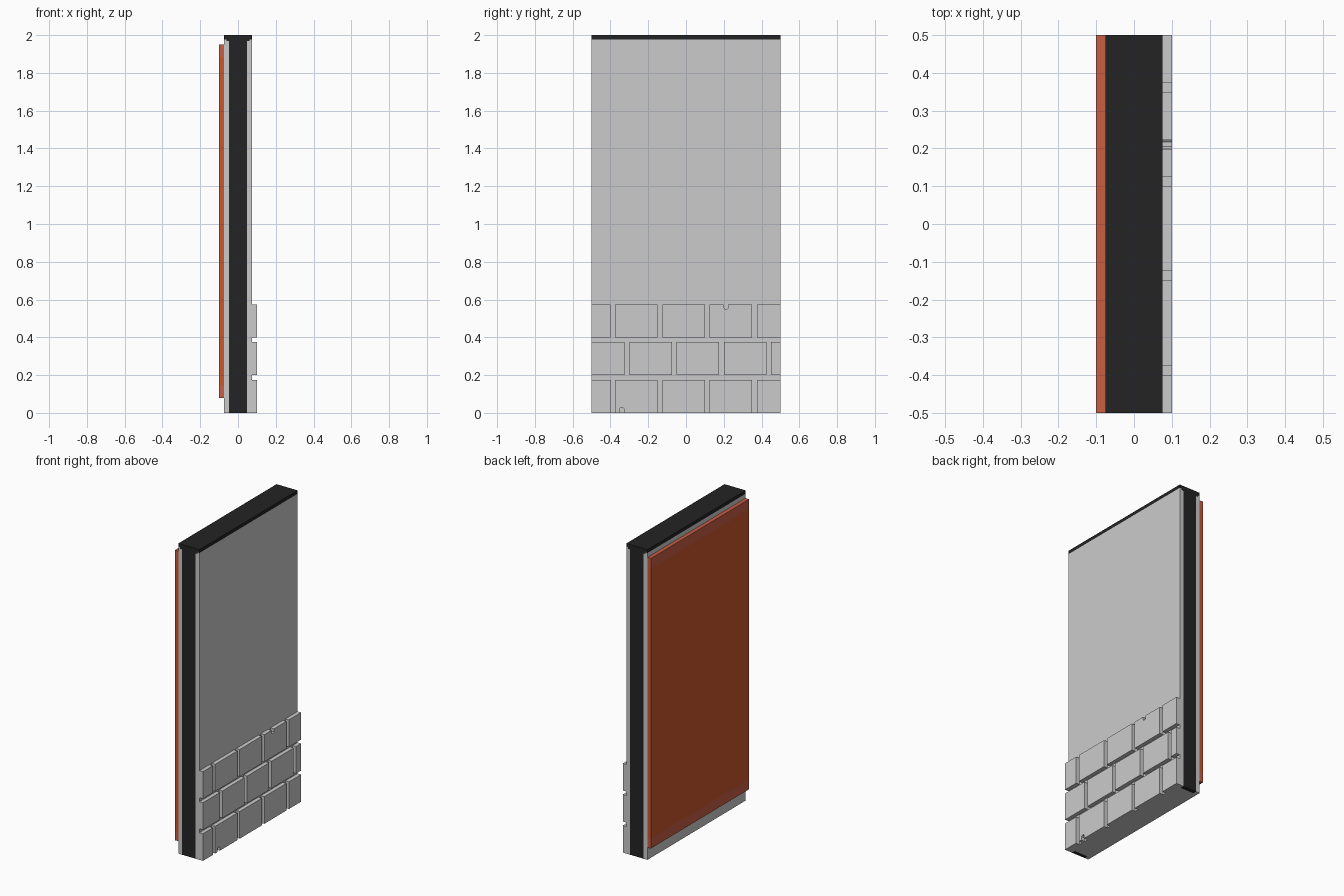
import bpy, bmesh

old = bpy.data.objects.get("Cube")
if old:
    bpy.data.objects.remove(old, do_unlink=True)


def material(name, rgb):
    m = bpy.data.materials.new(name)
    m.use_nodes = True
    m.diffuse_color = (*rgb, 1)
    m.node_tree.nodes["Principled BSDF"].inputs["Base Color"].default_value = (*rgb, 1)
    return m


GREY = material("light grey", (0.60, 0.60, 0.60))
BLACK = material("black", (0.017, 0.017, 0.017))
ORANGE = material("burnt orange", (0.60, 0.093, 0.025))
ROSE = material("dull orange", (0.58, 0.11, 0.055))


def extrude(name, outline, axis, lo, hi, mat):
    """Extrude a 2D outline: axis 'x' takes (y, z) points, axis 'y' takes (x, z)."""
    bm = bmesh.new()
    place = (lambda a, b: (lo, a, b)) if axis == "x" else (lambda a, b: (a, lo, b))
    face = bm.faces.new([bm.verts.new(place(a, b)) for a, b in outline])
    top = bmesh.ops.extrude_face_region(bm, geom=[face])["geom"]
    step = (hi - lo, 0, 0) if axis == "x" else (0, hi - lo, 0)
    bmesh.ops.translate(bm, vec=step, verts=[g for g in top if isinstance(g, bmesh.types.BMVert)])
    bmesh.ops.recalc_face_normals(bm, faces=bm.faces)
    me = bpy.data.meshes.new(name)
    bm.to_mesh(me)
    bm.free()
    me.materials.append(mat)
    ob = bpy.data.objects.new(name, me)
    bpy.context.collection.objects.link(ob)
    return ob


def box(name, x, y, z, mat):
    return extrude(name, [(y[0], z[0]), (y[1], z[0]), (y[1], z[1]), (y[0], z[1])], "x", x[0], x[1], mat)


# Wall body: inner core and two face sheets
box("wall_core", (-0.05, 0.05), (-0.475, 0.475), (0, 1.97), GREY)
for side, s in (("left", 1), ("right", -1)):
    box(f"{side}_sheet", sorted((s * 0.048, s * 0.075)), (-0.5, 0.5), (0, 1.968), GREY)
    box(f"{side}_sheet_lip", sorted((s * 0.062, s * 0.075)), (-0.5, 0.5), (1.968, 1.978), GREY)

# Black edging set between the sheets at both ends
for end, y in (("front", (-0.5, -0.475)), ("back", (0.475, 0.5))):
    box(f"{end}_edge_strip", (-0.048, 0.048), y, (0, 1.97), BLACK)

# Top cap with a stepped underside
cap = [(-0.075, 2), (-0.075, 1.978), (-0.062, 1.978), (-0.062, 1.968),
       (0.062, 1.968), (0.062, 1.978), (0.075, 1.978), (0.075, 2)]
extrude("top_cap", cap, "y", -0.5, 0.5, BLACK)

# Orange panel on the right side, with a duller band along each end
box("side_panel", (-0.1, -0.075), (-0.5, 0.5), (0.145, 1.885), ORANGE)
box("panel_lower_band", (-0.1, -0.075), (-0.5, 0.5), (0.08, 0.145), ROSE)
box("panel_upper_band", (-0.1, -0.075), (-0.5, 0.5), (1.885, 1.95), ROSE)

# Stone courses on the left side, laid in running bond
COURSES = [(0.0, -0.4), (0.2, -0.325), (0.4, -0.4)]
HEIGHT, GAP, PITCH = 0.175, 0.025, 0.25
for row, (z, first_gap) in enumerate(COURSES):
    gaps = [first_gap + PITCH * i for i in range(4)]
    starts = [-0.5] + [g + GAP for g in gaps]
    ends = gaps + [0.5]
    for col, (a, b) in enumerate(zip(starts, ends)):
        t = z + HEIGHT
        outline = [(a, z), (b, z), (b, t), (a, t)]
        if (row, col) == (0, 1):      # chip at the foot
            outline[1:1] = [(-0.353, z), (-0.353, z + 0.022), (-0.347, z + 0.028),
                            (-0.333, z + 0.028), (-0.328, z + 0.022), (-0.328, z)]
        if (row, col) == (2, 3):      # chip at the top
            outline[3:3] = [(0.223, t), (0.223, t - 0.02), (0.217, t - 0.025),
                            (0.205, t - 0.025), (0.198, t - 0.012), (0.198, t)]
        extrude(f"stone_{row + 1}_{col + 1}", outline, "x", 0.074, 0.1, GREY)
